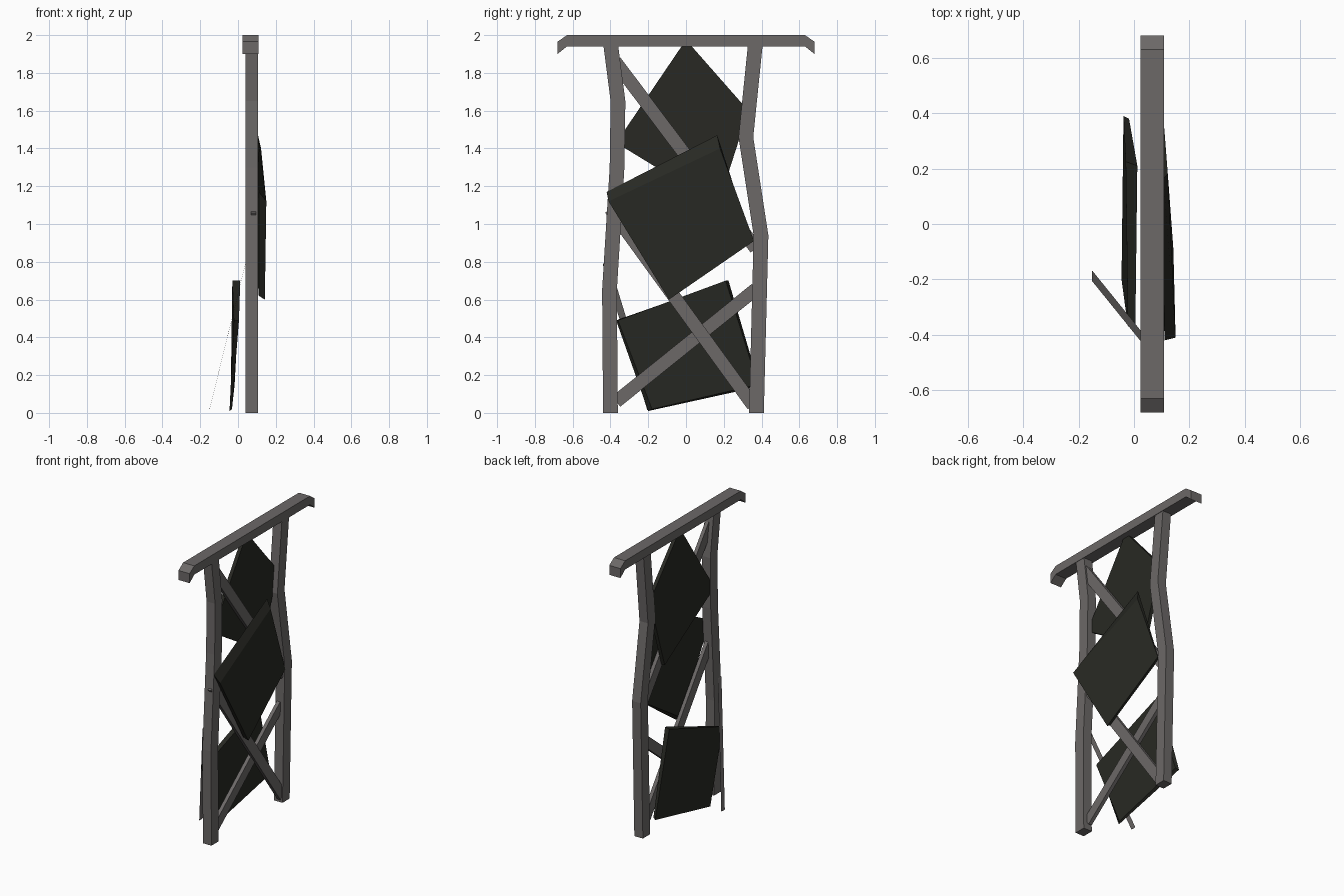
import bpy, bmesh
from mathutils import Vector

if "Cube" in bpy.data.objects:
    bpy.data.objects.remove(bpy.data.objects["Cube"])

def material(name, color):
    m = bpy.data.materials.new(name)
    m.diffuse_color = color
    m.use_nodes = True
    m.node_tree.nodes["Principled BSDF"].inputs["Base Color"].default_value = m.diffuse_color
    return m

wood = material("weathered_wood", (0.15, 0.14, 0.137, 1))
dark = material("dark_board", (0.021, 0.022, 0.017, 1))

def loft(name, rings, mat):
    """Skin a closed solid through rings of (x, y, z) points."""
    bm = bmesh.new()
    vs = [[bm.verts.new(p) for p in r] for r in rings]
    n = len(rings[0])
    for a, b in zip(vs, vs[1:]):
        for i in range(n):
            j = (i + 1) % n
            bm.faces.new((a[i], a[j], b[j], b[i]))
    bm.faces.new(vs[0][::-1])
    bm.faces.new(vs[-1])
    bmesh.ops.recalc_face_normals(bm, faces=bm.faces)
    me = bpy.data.meshes.new(name)
    bm.to_mesh(me)
    bm.free()
    me.materials.append(mat)
    ob = bpy.data.objects.new(name, me)
    bpy.context.collection.objects.link(ob)
    return ob

# crooked posts: path of (y, z)
def post(name, path, w=0.078, x0=0.04, x1=0.105):
    loft(name, [[(x0, y - w/2, z), (x1, y - w/2, z), (x1, y + w/2, z), (x0, y + w/2, z)]
                for y, z in path], wood)

post("front_post", [(-.40, 0), (-.405, .65), (-.365, 1.3), (-.36, 1.65), (-.40, 1.96)])
post("back_post", [(.373, 0), (.397, .94), (.317, 1.46), (.368, 1.96)])

# top beam with drooping ends: (y, bottom, top)
loft("top_beam", [[(.023, y, lo), (.108, y, lo), (.108, y, hi), (.023, y, hi)]
                  for y, lo, hi in [(-.68, 1.90, 1.965), (-.63, 1.94, 2.0),
                                    (.63, 1.94, 2.0), (.68, 1.90, 1.965)]], wood)

# diagonal braces in the frame plane
def brace(name, a, b, x0, x1, w=0.07):
    d = (Vector(b) - Vector(a)).normalized() * (w / 2)
    n = Vector((-d.y, d.x))
    rings = []
    for p in (Vector(a), Vector(b)):
        q, r = p - n, p + n
        rings.append([(x0, *q), (x1, *q), (x1, *r), (x0, *r)])
    loft(name, rings, wood)

brace("lower_brace", (-.37, .06), (.37, .655), .052, .077)
brace("middle_brace", (.355, .04), (-.40, 1.08), .07, .095)
brace("upper_brace", (-.375, 1.86), (.37, .87), .07, .095)

# thin rear stay leaning out behind the frame
loft("rear_stay", [[(.04, y, .79), (.04, y + .036, .79), (.038, y + .036, .785), (.038, y, .785)]
                   if k else
                   [(-.15, y, .02), (-.15, y + .036, .02), (-.152, y + .036, .015), (-.152, y, .015)]
                   for k, y in ((0, -.205), (1, -.44))], wood)

# skewed boards: corners (x, y, z) of the right-hand and left-hand faces
loft("middle_board", [
    [(.15, -.41, 1.12), (.122, .18, 1.40), (.108, .36, .91), (.142, -.09, .60)],
    [(.11, -.42, 1.17), (.106, .165, 1.47), (.09, .35, .905), (.11, -.10, .62)]], dark)
loft("lower_board", [
    [(.005, -.36, .49), (.012, .21, .70), (-.018, .38, .15), (-.032, -.18, .02)],
    [(-.022, -.37, .49), (-.03, .225, .70), (-.038, .39, .14), (-.045, -.20, .01)]], dark)
loft("upper_board", [[(x, -.37, 1.43), (x, 0, 1.975), (x, .33, 1.60), (x, .17, 1.10)]
                     for x in (.068, .043)], dark)
